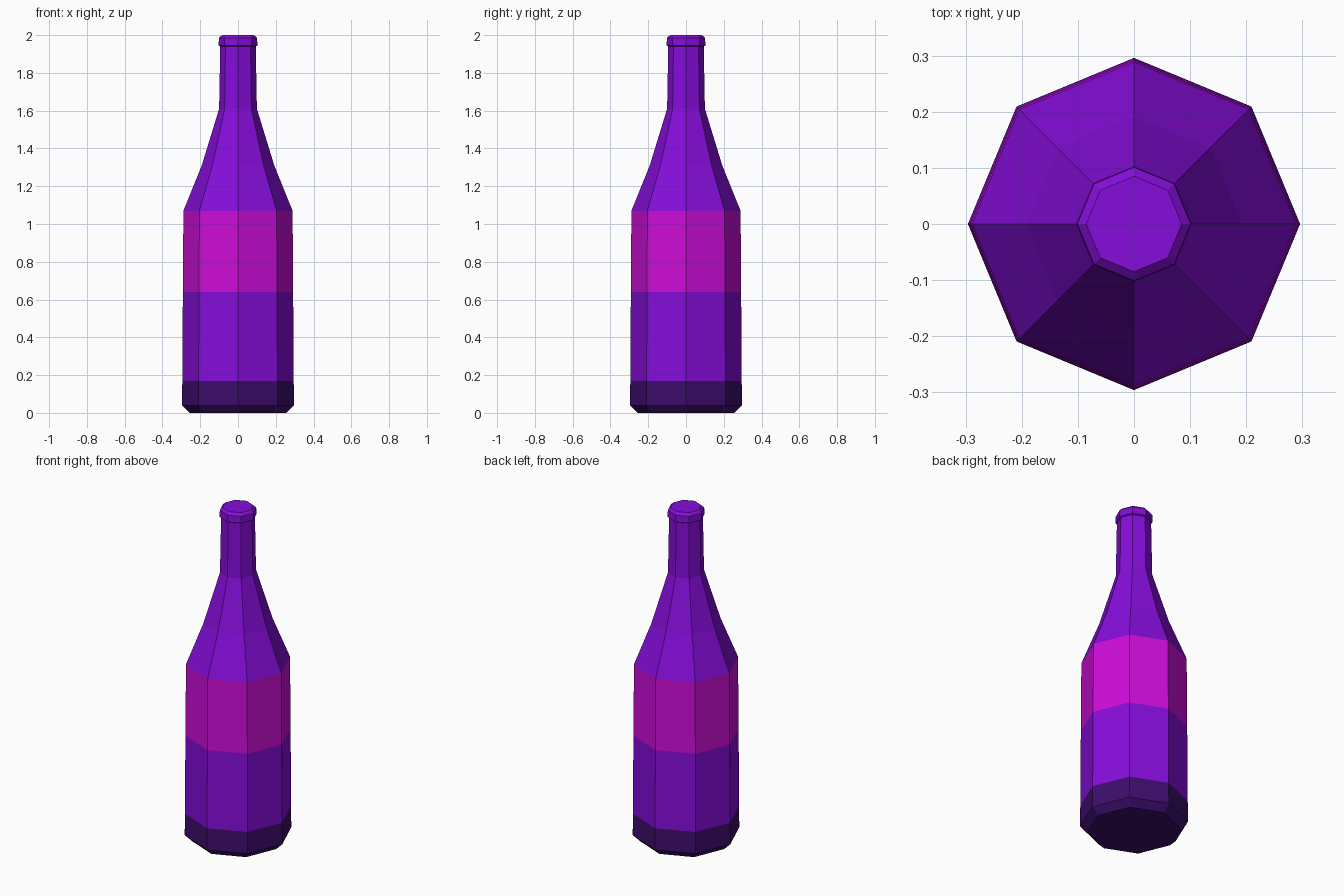
import bpy, bmesh, math

if "Cube" in bpy.data.objects:
    bpy.data.objects.remove(bpy.data.objects["Cube"])

SIDES = 8


def make_material(name, rgb):
    m = bpy.data.materials.new(name)
    m.diffuse_color = (*rgb, 1)
    m.use_nodes = True
    m.node_tree.nodes["Principled BSDF"].inputs["Base Color"].default_value = m.diffuse_color
    return m


purple = make_material("purple glass", (0.235, 0.004, 0.70))
magenta = make_material("magenta label", (0.61, 0.004, 0.68))
dark = make_material("dark purple base", (0.047, 0.004, 0.15))

# Bottle profile from foot to mouth: (radius, height)
profile = [(0.255, 0.0), (0.296, 0.04), (0.295, 0.17), (0.292, 0.64),
           (0.289, 1.07), (0.192, 1.31), (0.1, 1.61), (0.094, 1.94),
           (0.103, 1.945), (0.101, 1.985), (0.085, 2.0)]

bm = bmesh.new()
rings = []
for r, z in profile:
    rings.append([bm.verts.new((r * math.cos(math.tau * i / SIDES),
                                r * math.sin(math.tau * i / SIDES), z))
                  for i in range(SIDES)])

# Sides, then the closed foot and mouth
for lo, hi in zip(rings, rings[1:]):
    for i in range(SIDES):
        j = (i + 1) % SIDES
        bm.faces.new((lo[i], lo[j], hi[j], hi[i]))
bm.faces.new(rings[0][::-1])
bm.faces.new(rings[-1])

# Colour bands by height
for f in bm.faces:
    z = f.calc_center_median().z
    f.material_index = 2 if z < 0.17 else 1 if 0.64 < z < 1.07 else 0

mesh = bpy.data.meshes.new("bottle")
bm.to_mesh(mesh)
bm.free()
for m in (purple, magenta, dark):
    mesh.materials.append(m)
bottle = bpy.data.objects.new("bottle", mesh)
bpy.context.collection.objects.link(bottle)
